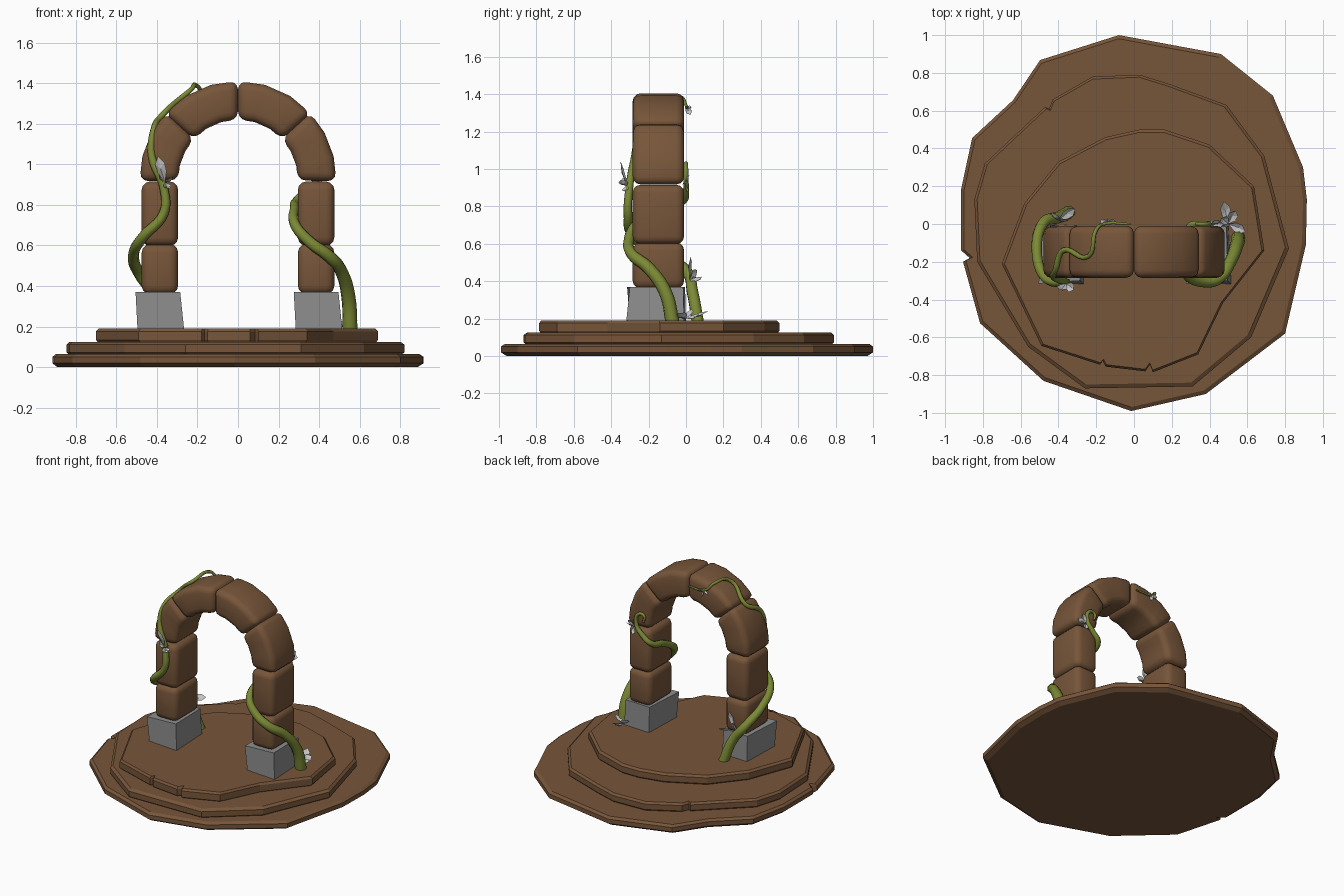
import bpy, bmesh, math
from mathutils import Vector

if "Cube" in bpy.data.objects:
    bpy.data.objects.remove(bpy.data.objects["Cube"])


def material(name, rgb):
    m = bpy.data.materials.new(name)
    m.diffuse_color = (*rgb, 1)
    m.use_nodes = True
    m.node_tree.nodes["Principled BSDF"].inputs["Base Color"].default_value = m.diffuse_color
    return m


BROWN = material("brown stone", (0.185, 0.092, 0.042))
GREY = material("grey stone", (0.27, 0.27, 0.27))
GREEN = material("vine green", (0.2, 0.25, 0.035))
PALE = material("pale petal", (0.56, 0.56, 0.57))


def finish(bm, name, mat, smooth=False):
    bmesh.ops.recalc_face_normals(bm, faces=bm.faces)
    me = bpy.data.meshes.new(name)
    bm.to_mesh(me)
    bm.free()
    me.materials.append(mat)
    for p in me.polygons:
        p.use_smooth = smooth
    ob = bpy.data.objects.new(name, me)
    bpy.context.collection.objects.link(ob)
    return ob


def loft(rings):
    """Skin a list of equal-length point rings and cap both ends."""
    bm = bmesh.new()
    vs = [[bm.verts.new(p) for p in r] for r in rings]
    n = len(vs[0])
    for a, b in zip(vs, vs[1:]):
        for i in range(n):
            j = (i + 1) % n
            bm.faces.new((a[i], a[j], b[j], b[i]))
    bm.faces.new(vs[0][::-1])
    bm.faces.new(vs[-1])
    return bm


# Three chipped, uneven platform tiers with chamfered top rims
def tier(name, pts, z0, z1):
    cx = sum(p[0] for p in pts) / len(pts)
    cy = sum(p[1] for p in pts) / len(pts)
    h = z1 - z0

    def ring(s, z):
        return [(cx + (x - cx) * s, cy + (y - cy) * s, z) for x, y in pts]
    finish(loft([ring(0.97, z0), ring(1, z0 + 0.3 * h),
                 ring(1, z1 - 0.014), ring(0.98, z1)]), name, BROWN)


tier("lower_tier", [
    (-.08, 1), (.46, .9), (.735, .68), (.895, .3), (.915, .13), (.91, -.11),
    (.8, -.58), (.38, -.9), (-.015, -.99), (-.48, -.83), (-.815, -.525),
    (-.905, -.2), (-.87, -.18), (-.915, -.14), (-.915, .185), (-.857, .455),
    (-.64, .656), (-.497, .868)], 0, 0.064)
tier("middle_tier", [
    (-.22, .78), (.03, .79), (.19, .74), (.49, .63), (.69, .36), (.82, -.13),
    (.62, -.6), (.31, -.86), (-.26, -.87), (-.56, -.65), (-.83, -.2),
    (-.845, .13), (-.79, .32), (-.47, .62), (-.45, .61), (-.43, .66)], 0.05, 0.125)
tier("upper_tier", [
    (.03, .5), (.16, .5), (.4, .42), (.635, .2), (.69, -.14), (.47, -.42),
    (.34, -.69), (.1, -.785), (.085, -.745), (.06, -.78), (-.15, -.755),
    (-.165, -.725), (-.18, -.745), (-.49, -.645), (-.7, -.21), (-.58, .11),
    (-.4, .33), (-.15, .46)], 0.11, 0.19)

# Slightly skewed grey footing under each pillar
for side, cx in (("left", -0.385), ("right", 0.395)):
    low = [(-.11, -.30), (.12, -.32), (.105, -.01), (-.10, 0)]
    top = [(-.12, -.315), (.10, -.30), (.095, -.015), (-.10, -.005)]
    finish(loft([[(cx + x, y, 0.18) for x, y in low],
                 [(cx + x, y, 0.37) for x, y in top]]), side + "_footing", GREY)

# Arch blocks: each is a bevelled box swept along the arch line
SPRING, R_IN, R_OUT = 0.925, 0.295, 0.485
Y0, Y1 = -0.285, -0.01


def section(a, r, z):
    """Radial cross-section at angle a, or horizontal at height z."""
    if z is not None:
        return [(r[0], Y0, z), (r[1], Y0, z), (r[1], Y1, z), (r[0], Y1, z)]
    c, s = math.cos(a), math.sin(a)
    return [(q * c, y, SPRING + q * s) for q, y in
            ((r[0], Y0), (r[1], Y0), (r[1], Y1), (r[0], Y1))]


def block(name, rings, mirror):
    if mirror:
        rings = [[(-x, y, z) for x, y, z in r] for r in rings]
    bm = loft(rings)
    bmesh.ops.recalc_face_normals(bm, faces=bm.faces)
    edges = [e for e in bm.edges if e.calc_face_angle(0) > math.radians(45)]
    bmesh.ops.bevel(bm, geom=edges, offset=0.042, segments=3, profile=0.5,
                    affect='EDGES', clamp_overlap=True)
    finish(bm, name, BROWN, True)


for side, mirror in (("right", False), ("left", True)):
    pillar_r = (0.295, 0.475)
    for i, (a, b) in enumerate(((0.36, 0.606), (0.598, 0.915))):
        block(f"{side}_pillar_block_{i + 1}",
              [section(0, pillar_r, z) for z in (a, b)], mirror)
    for i, (a, b) in enumerate(((-1, 43), (42, 90))):
        angs = [math.radians(a + (b - a) * t / 3) for t in range(4)]
        block(f"{side}_arch_block_{i + 1}",
              [section(t, (R_IN, R_OUT), None) for t in angs], mirror)


# Climbing vines: tapered tubes
def vine(name, pts, r0, r1):
    cu = bpy.data.curves.new(name, 'CURVE')
    cu.dimensions = '3D'
    cu.bevel_depth = 1
    cu.bevel_resolution = 2
    cu.resolution_u = 6
    cu.use_fill_caps = True
    sp = cu.splines.new('BEZIER')
    sp.bezier_points.add(len(pts) - 1)
    for i, (bp, p) in enumerate(zip(sp.bezier_points, pts)):
        bp.co = p
        bp.handle_left_type = bp.handle_right_type = 'AUTO'
        bp.radius = r0 + (r1 - r0) * i / (len(pts) - 1)
    cu.materials.append(GREEN)
    ob = bpy.data.objects.new(name, cu)
    bpy.context.collection.objects.link(ob)
    bpy.ops.object.select_all(action='DESELECT')
    ob.select_set(True)
    bpy.context.view_layer.objects.active = ob
    bpy.ops.object.convert(target='MESH')


vine("right_vine", [
    (.552, -.07, .17), (.545, -.11, .34), (.51, -.2, .47), (.45, -.29, .545),
    (.35, -.305, .62), (.282, -.27, .7), (.278, -.15, .78), (.295, -.015, .83),
    (.35, .0, .88), (.395, .0, .94), (.38, .0, 1.02), (.335, .0, 1.02),
    (.34, .0, .97)], 0.038, 0.007)
vine("left_vine", [
    (-.34, .065, .17), (-.4, .035, .34), (-.48, .005, .45), (-.515, -.13, .545),
    (-.47, -.285, .64), (-.365, -.31, .76), (-.365, -.305, .88),
    (-.425, -.28, 1.04), (-.415, -.245, 1.17), (-.375, -.14, 1.24),
    (-.24, -.17, 1.36), (-.2, -.03, 1.385), (-.16, .0, 1.34), (-.02, .0, 1.33)],
    0.034, 0.006)


# Flowers: folded pointed petals fanning from a shared centre
def flower(name, centre, tips, width):
    bm = bmesh.new()
    c = Vector(centre)
    for t in tips:
        d = Vector(t) - c
        side = d.cross(Vector((0.3, -0.5, 1) if abs(d.z) < 0.05 else (0.3, 1, 0))).normalized()
        fold = d.cross(side).normalized() * width * 0.2
        a, tip, mid = bm.verts.new(c), bm.verts.new(t), bm.verts.new(c + d * 0.55 + fold)
        for s in (-1, 1):
            e1 = bm.verts.new(c + d * 0.4 + side * s * width * 0.42)
            e2 = bm.verts.new(c + d * 0.72 + side * s * width * 0.45)
            for f in ((a, e1, mid), (e1, e2, mid), (e2, tip, mid)):
                bm.faces.new(f if s > 0 else f[::-1])
    finish(bm, name, PALE)


flower("left_front_flower", (-.36, -.315, .91),
       [(-.395, -.35, 1.04), (-.32, -.35, .94), (-.39, -.34, .95), (-.34, -.33, .88)], .055)
flower("left_back_flower", (-.4, .02, .41),
       [(-.36, .025, .53), (-.31, .08, .41), (-.43, .06, .46)], .06)
flower("right_base_flower", (.5, .0, .2),
       [(.475, .12, .24), (.59, -.04, .23), (.54, .07, .22), (.46, .03, .25)], .06)
flower("right_back_flower", (.41, -.005, .92),
       [(.475, .0, .935), (.42, .015, .87), (.45, .02, .97)], .04)
flower("arch_top_flower", (-.14, .0, 1.335),
       [(-.18, .02, 1.32), (-.1, .02, 1.325), (-.14, .025, 1.29)], .035)
